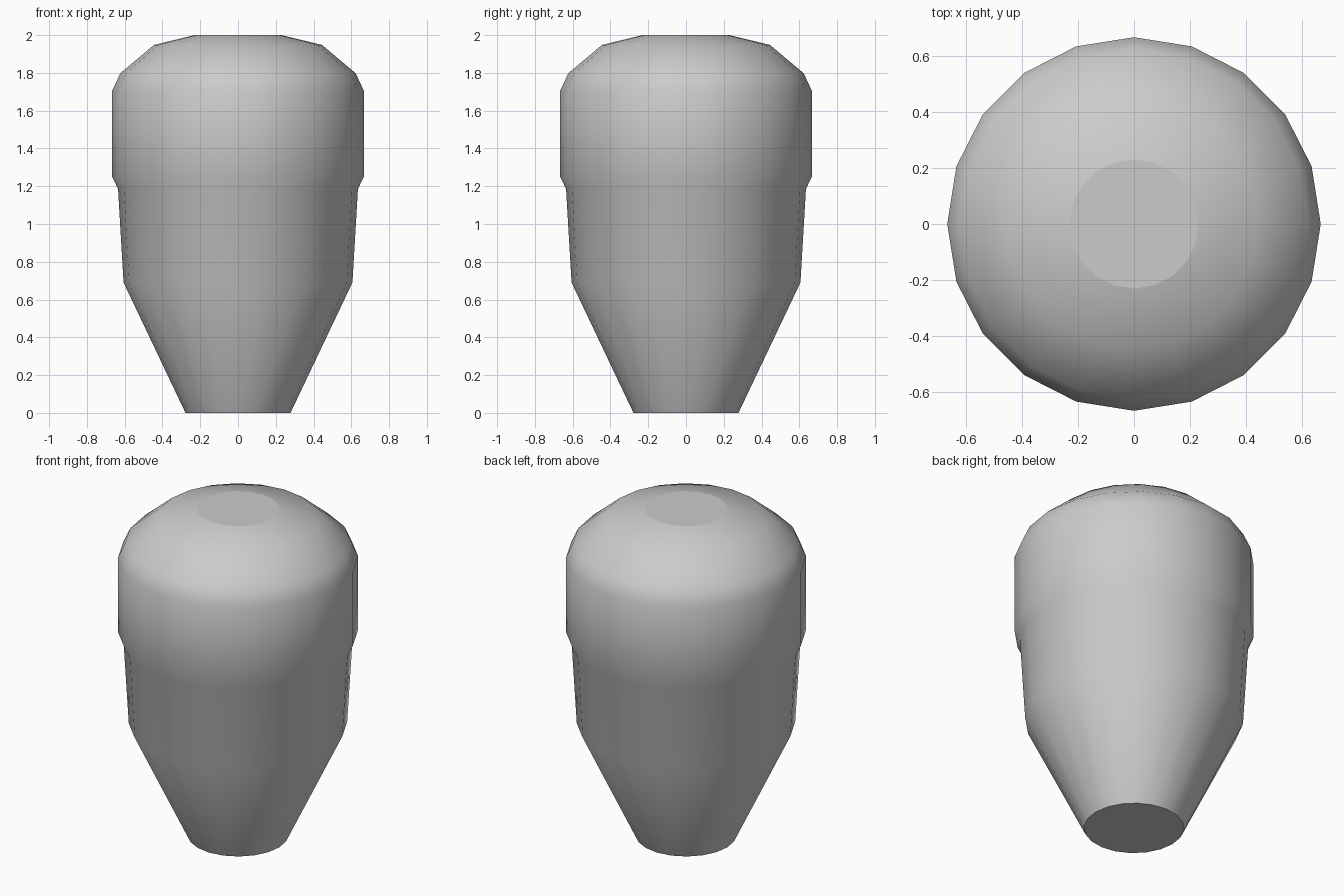
import bpy
import bmesh
from math import cos, sin, tau

if "Cube" in bpy.data.objects:
    bpy.data.objects.remove(bpy.data.objects["Cube"])

SIDES = 20
# Radius and height of each ring, bottom to top
PROFILE = [(0.278, 0.0), (0.606, 0.69), (0.635, 1.185), (0.666, 1.25),
           (0.666, 1.705), (0.624, 1.797), (0.445, 1.948), (0.23, 2.0)]


def lathe(name, profile, sides):
    bm = bmesh.new()
    rings = [[bm.verts.new((r * cos(tau * i / sides), r * sin(tau * i / sides), z))
              for i in range(sides)] for r, z in profile]
    for low, high in zip(rings, rings[1:]):
        for i in range(sides):
            j = (i + 1) % sides
            bm.faces.new((low[i], low[j], high[j], high[i])).smooth = True
    # Flat end caps with sharp rims
    for ring in (rings[0][::-1], rings[-1]):
        cap = bm.faces.new(ring)
        for edge in cap.edges:
            edge.smooth = False
    bmesh.ops.recalc_face_normals(bm, faces=bm.faces)
    mesh = bpy.data.meshes.new(name)
    bm.to_mesh(mesh)
    bm.free()
    obj = bpy.data.objects.new(name, mesh)
    bpy.context.collection.objects.link(obj)
    return obj


# Tapered knob body with stepped collar and domed top
lathe("knob_body", PROFILE, SIDES)
